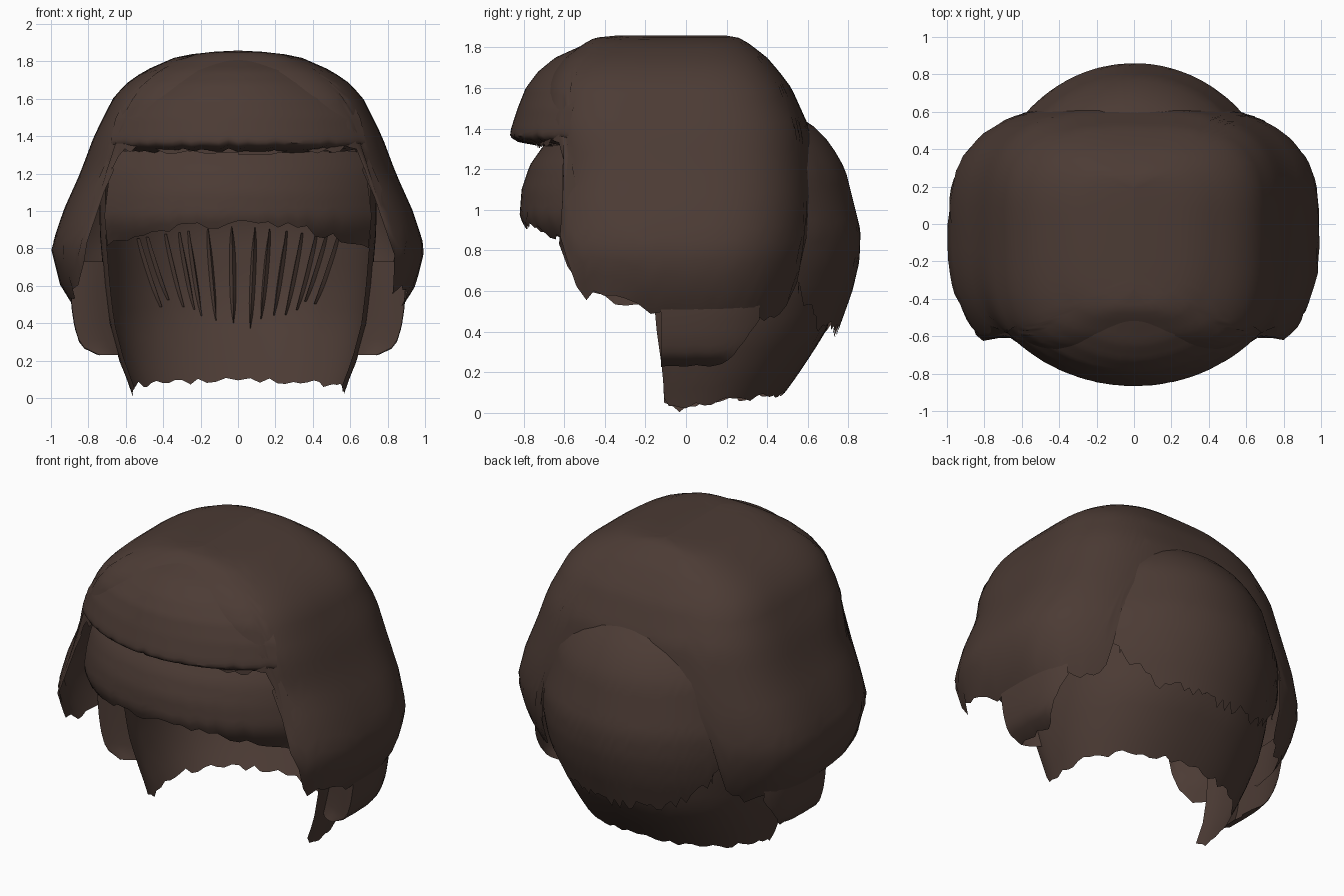
import bpy, random
from math import sin, cos, radians

if "Cube" in bpy.data.objects:
    bpy.data.objects.remove(bpy.data.objects["Cube"])

random.seed(4)
mat = bpy.data.materials.new("dark_brown_hair")
mat.diffuse_color = (0.072, 0.044, 0.035, 1)
mat.use_nodes = True
mat.node_tree.nodes["Principled BSDF"].inputs["Base Color"].default_value = mat.diffuse_color


def lerp_table(table, k):
    """Linear lookup in rows sorted by their first value."""
    table = sorted(table)
    if k <= table[0][0]:
        return table[0][1:]
    for a, b in zip(table, table[1:]):
        if k <= b[0]:
            t = (k - a[0]) / (b[0] - a[0])
            return [p + (q - p) * t for p, q in zip(a[1:], b[1:])]
    return table[-1][1:]


def ring(rows, z, deg, n):
    """Point on a superellipse ring; rows are z, half width, front, back. 0 deg is the back."""
    w, f, b = lerp_table(rows, z)
    s, c = sin(radians(deg)), cos(radians(deg))
    if isinstance(n, list):          # squareness by height: z, back, front
        n = lerp_table(n, z)[0 if c > 0 else 1]
    x = w * abs(s) ** (2 / n) * (1 if s > 0 else -1)
    y = b * abs(c) ** (2 / n) if c > 0 else -f * abs(c) ** (2 / n)
    return x, y, z


def build(name, verts, faces):
    me = bpy.data.meshes.new(name)
    me.from_pydata(verts, [], faces)
    me.materials.append(mat)
    ob = bpy.data.objects.new(name, me)
    bpy.context.collection.objects.link(ob)
    for o in bpy.context.selected_objects:
        o.select_set(False)
    ob.select_set(True)
    bpy.context.view_layer.objects.active = ob
    bpy.ops.object.shade_smooth_by_angle(angle=radians(50))
    return ob


def grid_faces(cols, levels):
    m = levels + 1
    return [(i * m + j, i * m + j + 1, i * m + j + m + 1, i * m + j + m)
            for i in range(cols) for j in range(levels)]


def sheet(name, rows, n, a0, a1, bottom, jag, cols, levels=20, power=1.0):
    """Hair sheet hanging from the top row down to a ragged bottom edge."""
    top = max(r[0] for r in rows)
    verts = []
    for i in range(cols + 1):
        a = a0 + (a1 - a0) * i / cols
        off = (a + 180) % 360 - 180
        zb = lerp_table(bottom, abs(off))[0] + random.uniform(0, jag)
        for j in range(levels + 1):
            z = top + (zb - top) * (j / levels) ** power
            verts.append(ring(rows, z, a, n))
    return build(name, verts, grid_faces(cols, levels))


# Main bob: crown and both side panels, open at the face and low at the back
bob = [(1.858, 0, .35, .2), (1.848, .2, .45, .26), (1.82, .34, .50, .31), (1.75, .50, .60, .40),
       (1.68, .60, .66, .46), (1.6, .67, .70, .52), (1.4, .77, .73, .61), (1.2, .845, .74, .64),
       (1.0, .935, .80, .66), (.8, 1.0, .85, .66), (.6, .95, .84, .62), (.46, .86, .8, .56)]
square = [(.7, 2.65, 2.65), (1.2, 2.9, 3.2), (1.45, 3, 4), (1.86, 3, 4)]
sheet("bob_shell", bob, square, -180, 180,
      [(0, 1.15), (24, 1.1), (30, .84), (36, .50), (48, .43), (62, .44), (90, .46), (108, .52),
       (122, .56), (131, .8), (135, 1.2), (140, 1.3), (180, 1.3)], .06, 96, 24, 1.7)

# Upper fringe, blending out of the crown, with its lower edge curled under
fringe = [(1.84, .3, .42, .5), (1.82, .4, .49, .5), (1.75, .56, .645, .5), (1.68, .68, .73, .5),
          (1.6, .80, .79, .5), (1.5, .88, .83, .5), (1.40, .91, .862, .5), (1.36, .915, .868, .5),
          (1.335, .9, .83, .5), (1.31, .84, .7, .5)]
sheet("upper_fringe", fringe, 2, 132, 228, [(0, 1.31)], .025, 30, 30)

# Lower fringe band
band = [(1.32, .84, .70, .5), (1.22, .88, .77, .5), (1.1, .9, .81, .5), (.97, .92, .82, .5),
        (.9, .91, .79, .5), (.83, .9, .72, .5)]
sheet("lower_fringe", band, 2, 129, 231, [(129, .80), (142, .82), (158, .88), (180, .91)], .05, 30, 12)

# Rounded bulge at the back of the head
bulge = [(1.47, .4, .5, .54), (1.42, .55, .5, .62), (1.33, .64, .5, .71), (1.2, .72, .5, .785),
         (.9, .8, .5, .86), (.75, .8, .5, .855), (.6, .78, .5, .82), (.35, .7, .5, .73)]
sheet("back_bulge", bulge, 2, -50, 50, [(0, .36), (30, .4), (42, .5), (50, .62)], .07, 44, 18)

# Nape layer lying inside the bob
nape = [(1.2, .74, .5, .70), (.9, .74, .5, .77), (.6, .715, .45, .75), (.4, .69, .4, .69),
        (.2, .635, .32, .56), (.09, .59, .3, .48), (0, .56, .3, .42)]
sheet("nape_layer", nape, 2.3, -108, 108, [(0, .08), (70, .05), (95, .0), (102, .0), (108, .05)],
      .035, 48, 14)

# Curled lock under each side panel, closed towards the nape by an inner fold
lock = [(.78, .94, .8, .62), (.62, .90, .8, .62), (.48, .89, .8, .62), (.38, .875, .8, .61),
        (.30, .85, .8, .60), (.25, .81, .8, .58), (.225, .73, .8, .56)]
for side, a in (("left", -1), ("right", 1)):
    sheet("side_lock_" + side, lock, 2.6, 60 * a, 95 * a,
          [(60, .46), (67, .36), (74, .26), (79, .228), (95, .225)], .01, 14, 16)
    verts = []
    for i in range(13):
        z = .23 + .5 * i / 12
        p, q = ring(lock, z, 95 * a, 2.6), ring(nape, z, 98 * a, 2.3)
        for j in range(5):
            t = j / 4
            verts.append((p[0] + (q[0] - p[0]) * t, p[1] + (q[1] - p[1]) * t - .06 * t * (1 - t), z))
    build("lock_fold_" + side, verts, grid_faces(12, 4))

# Pointed tip hanging at the front of each side panel
for side in (-1, 1):
    pts = [ring(bob, z, d * side, square) for z, d in ((1.28, 130), (1.22, 137), (.95, 131), (1.12, 126))]
    build("panel_tip_" + ("left" if side < 0 else "right"), pts, [(0, 1, 2, 3)])

# Thin tapered strands running down between nape and bulge
for i in range(14):
    a = -44 + 88 * i / 13 + random.uniform(-2, 2)
    z0 = .92 - abs(a) * .0015
    z1 = .35 + abs(a) * .003 + random.uniform(0, .06)
    verts = []
    for j in range(9):
        t = j / 8
        z = z0 + (z1 - z0) * t
        half = .9 * (1 - abs(2 * t - 1) ** 3) + .08
        deg = a * (1 - .25 * t)
        for d, k in ((-half, .995), (0, .965), (half, .995)):
            x, y, z = ring(nape, z, deg + d, 2.3)
            verts.append((x * k, y * k, z))
    build("nape_strand_%02d" % i, verts, grid_faces(8, 2))

# Small tufts poking out below the bulge
for i in range(14):
    a = -56 + 112 * i / 13
    z = .40 + abs(a) * .004 + random.uniform(0, .05)
    pts = [ring(nape, z + dz, a + da, 2.3) for dz, da in ((.12, -1.2), (.12, 1.2), (-.03, 0))]
    pts = [(p[0] * 1.04, p[1] * 1.04, p[2]) for p in pts]
    build("back_tuft_%02d" % i, pts, [(0, 1, 2)])
